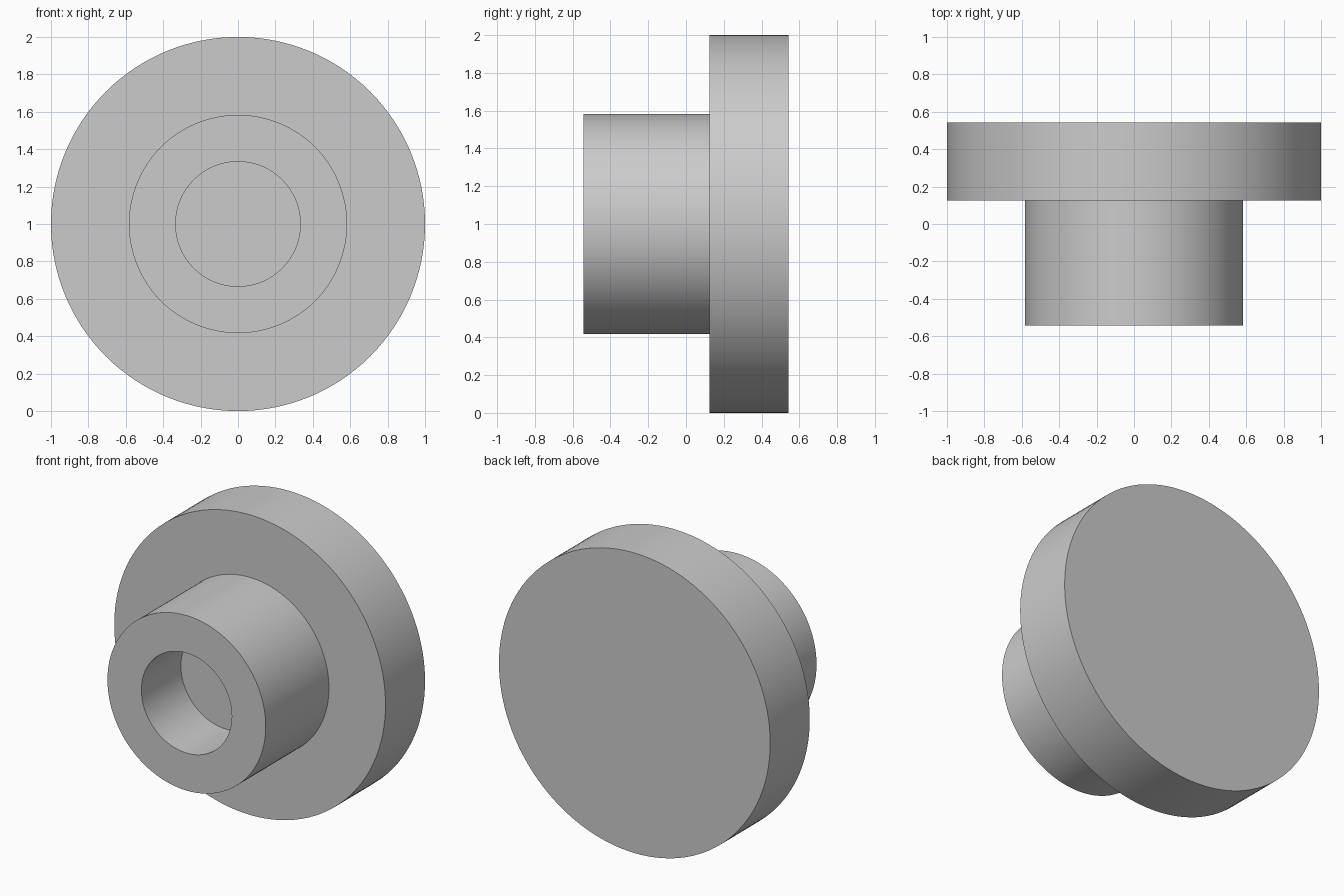
import bpy
import bmesh
import math

cube = bpy.data.objects.get("Cube")
if cube:
    bpy.data.objects.remove(cube, do_unlink=True)

SEGMENTS = 128
UNIT = 1 / 12          # all dimensions are whole or half twelfths
CENTRE_Z = 1.0

# One plain grey for the whole part
grey = bpy.data.materials.new("light grey")
grey.use_nodes = True
colour = (0.6, 0.6, 0.6, 1.0)
grey.diffuse_color = colour
grey.node_tree.nodes["Principled BSDF"].inputs["Base Color"].default_value = colour


def lathe(name, profile, material):
    """Revolve (radius, y) points around the horizontal y axis."""
    bm = bmesh.new()
    verts = [bm.verts.new((r * UNIT, y * UNIT, 0)) for r, y in profile]
    edges = [bm.edges.new(pair) for pair in zip(verts, verts[1:])]
    bmesh.ops.spin(bm, geom=verts + edges, cent=(0, 0, 0), axis=(0, 1, 0),
                   angle=math.tau, steps=SEGMENTS, use_duplicate=False)
    bmesh.ops.remove_doubles(bm, verts=bm.verts[:], dist=1e-5)
    bmesh.ops.recalc_face_normals(bm, faces=bm.faces[:])
    mesh = bpy.data.meshes.new(name)
    bm.to_mesh(mesh)
    bm.free()
    mesh.materials.append(material)
    obj = bpy.data.objects.new(name, mesh)
    obj.location.z = CENTRE_Z
    bpy.context.collection.objects.link(obj)
    bpy.ops.object.select_all(action='DESELECT')
    obj.select_set(True)
    bpy.context.view_layer.objects.active = obj
    bpy.ops.object.shade_smooth_by_angle(angle=math.radians(30))
    return obj


# Blind bore, hub and wide flange in one turned solid
lathe("flanged_hub", [
    (0, -1.5),      # bore floor
    (4, -1.5),
    (4, -6.5),      # bore mouth
    (7, -6.5),      # hub rim
    (7, 1.5),       # hub meets flange
    (12, 1.5),
    (12, 6.5),      # flange rim
    (0, 6.5),       # closed back
], grey)
